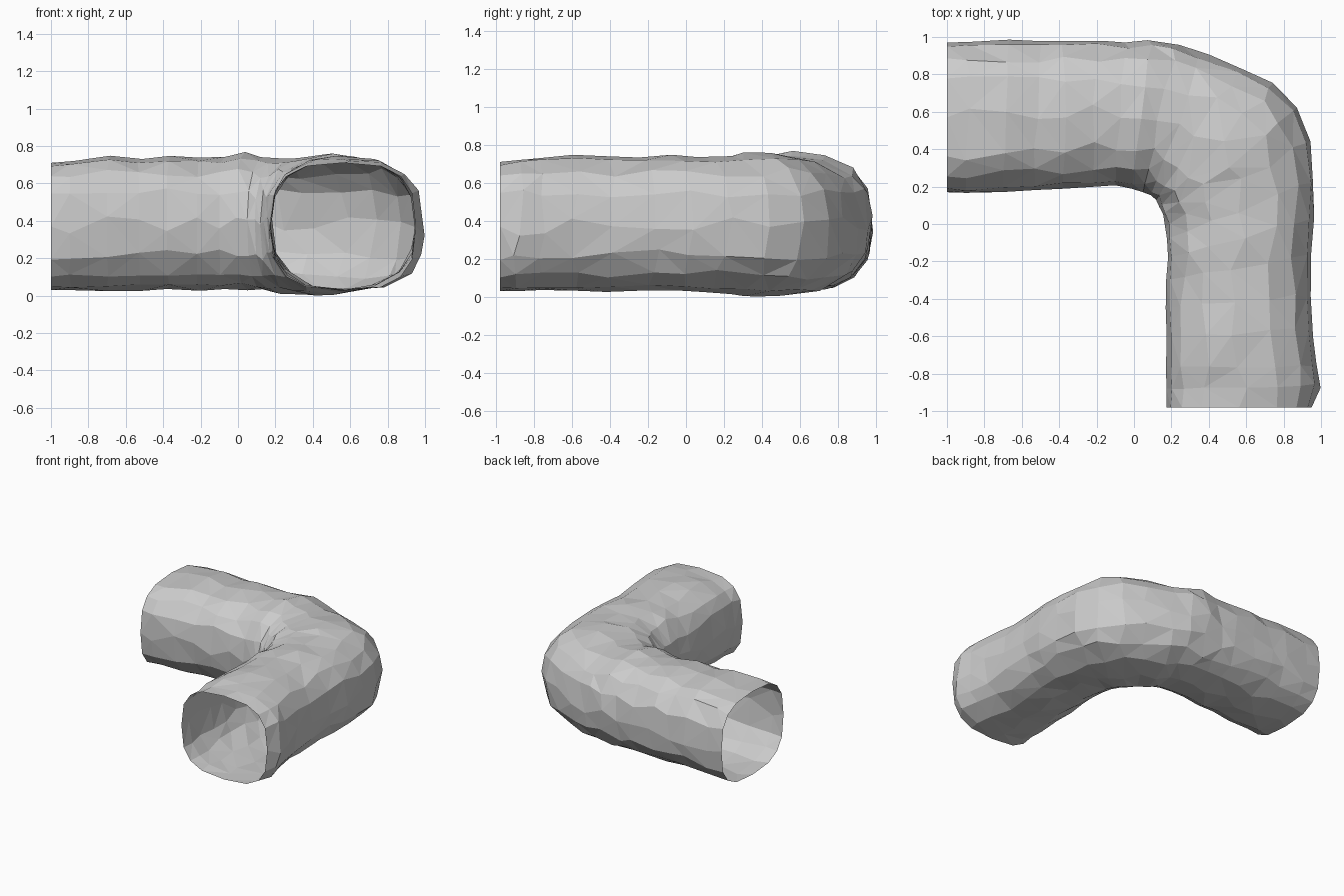
import bpy, bmesh, math, random
from mathutils import Vector

if "Cube" in bpy.data.objects:
    bpy.data.objects.remove(bpy.data.objects["Cube"])

random.seed(4)
SIDES = 16

# Stations along the bent tunnel: inner wall x, y, outer wall x, y, bottom z, top z
STATIONS = [
    (-1.00, .17, -1.00, .97, .03, .71),
    (-.90, .16, -.88, .98, .03, .725),
    (-.70, .17, -.68, .985, .03, .745),
    (-.53, .18, -.52, .985, .03, .735),
    (-.38, .19, -.36, .985, .03, .745),
    (-.22, .20, -.20, .98, .03, .735),
    (-.10, .205, -.05, .97, .03, .74),
    (-.01, .19, .10, .975, .03, .765),
    (.05, .175, .23, .965, .03, .74),
    (.09, .155, .38, .915, .015, .73),
    (.115, .125, .57, .84, .01, .74),
    (.135, .09, .75, .75, .005, .755),
    (.15, .05, .89, .60, .01, .755),
    (.17, -.01, .945, .45, .02, .74),
    (.175, -.08, .965, .22, .03, .735),
    (.18, -.18, .965, .03, .03, .75),
    (.175, -.30, .945, -.15, .03, .74),
    (.17, -.45, .95, -.38, .03, .735),
    (.17, -.60, .96, -.58, .03, .745),
    (.165, -.76, .98, -.76, .03, .735),
    (.17, -.88, 1.00, -.88, .03, .72),
    (.175, -.98, .95, -.98, .03, .71),
]


def ring(bm, st, from_end):
    """Rounded section between the walls, squarer towards the open ends."""
    is_end = from_end == 0
    power = min(.68 + .05 * from_end, .83)
    inner, outer = Vector((st[0], st[1], 0)), Vector((st[2], st[3], 0))
    mid, across = (inner + outer) / 2, (outer - inner) / 2
    zc, zr = (st[4] + st[5]) / 2, (st[5] - st[4]) / 2
    along = Vector((-across.y, across.x, 0)).normalized()
    verts = []
    for i in range(SIDES):
        a = 2 * math.pi * i / SIDES
        if not is_end:
            a += random.uniform(-.08, .08)
        c, s = math.cos(a), math.sin(a)
        u = math.copysign(abs(c) ** power, c)
        v = math.copysign(abs(s) ** power, s)
        k = 1 if is_end else 1 + random.uniform(-.018, .018)
        p = mid + across * u * k + Vector((0, 0, zc + zr * v * k))
        if not is_end:
            p += along * random.uniform(-.03, .03) * (1 + u) / 2
        p.z = max(p.z, 0)
        verts.append(bm.verts.new(p))
    return verts


# Tunnel shell, open at both ends
bm = bmesh.new()
last = len(STATIONS) - 1
rings = [ring(bm, st, min(n, last - n)) for n, st in enumerate(STATIONS)]
for a, b in zip(rings, rings[1:]):
    for i in range(SIDES):
        j = (i + 1) % SIDES
        bm.faces.new((a[i], b[i], b[j], a[j]))

# Irregular hand-hewn facets
bmesh.ops.triangulate(bm, faces=bm.faces[:], quad_method='SHORT_EDGE')

# Make the shell face outwards, judged on the roof of the front arm
bmesh.ops.recalc_face_normals(bm, faces=bm.faces[:])
roof = Vector((.57, -.5, .74))
face = min(bm.faces, key=lambda f: (f.calc_center_median() - roof).length)
if face.normal.z < 0:
    bmesh.ops.reverse_faces(bm, faces=bm.faces[:])

mesh = bpy.data.meshes.new("tunnel_bend")
bm.to_mesh(mesh)
bm.free()
bpy.context.collection.objects.link(bpy.data.objects.new("tunnel_bend", mesh))
